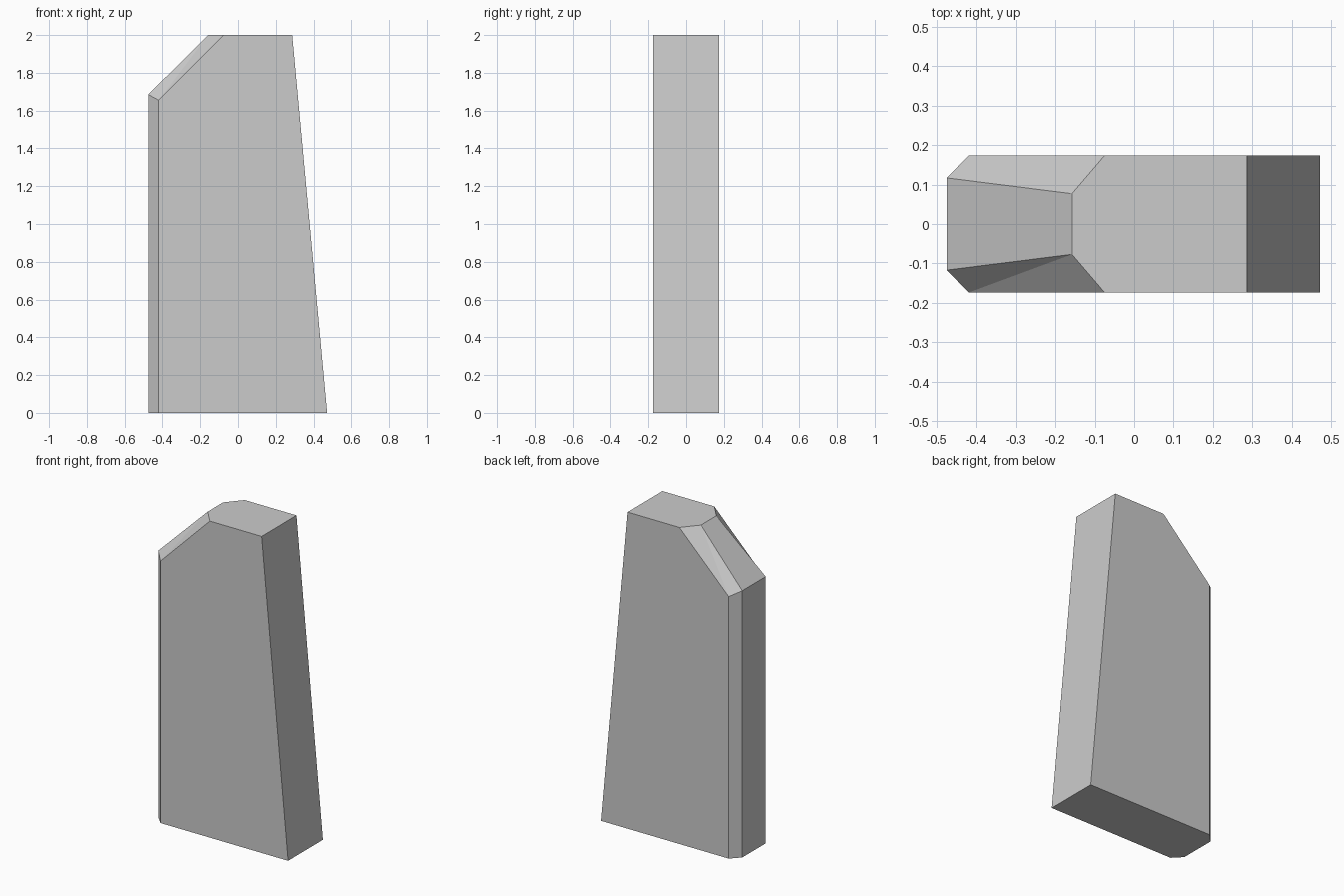
import bpy
import bmesh

if "Cube" in bpy.data.objects:
    bpy.data.objects.remove(bpy.data.objects["Cube"])

# Corner points of the +y half: left face edge, bevel edge, right edge, top corners
CORNERS = {
    "left_base": (-0.475, 0.117, 0.0),
    "bevel_base": (-0.42, 0.174, 0.0),
    "right_base": (0.472, 0.174, 0.0),
    "left_shoulder": (-0.475, 0.117, 1.685),
    "bevel_shoulder": (-0.42, 0.174, 1.655),
    "top_slope": (-0.158, 0.077, 2.0),
    "top_bevel": (-0.075, 0.174, 2.0),
    "top_right": (0.287, 0.174, 2.0),
}

bm = bmesh.new()
back = {n: bm.verts.new(p) for n, p in CORNERS.items()}
front = {n: bm.verts.new((x, -y, z)) for n, (x, y, z) in CORNERS.items()}

# Faces repeated on the front and back: flat side, upright bevel, sloped bevel
side_faces = [
    ("bevel_base", "right_base", "top_right", "top_bevel", "bevel_shoulder"),
    ("left_base", "bevel_base", "bevel_shoulder", "left_shoulder"),
    ("bevel_shoulder", "top_bevel", "top_slope"),
    ("left_shoulder", "bevel_shoulder", "top_slope"),
]
for half in (back, front):
    for names in side_faces:
        bm.faces.new([half[n] for n in names])

# Faces spanning front to back: base, top, leaning right side, slope, left side
span_faces = [
    ("left_base", "bevel_base", "right_base"),
    ("top_slope", "top_bevel", "top_right"),
    ("right_base", "top_right"),
    ("left_shoulder", "top_slope"),
    ("left_base", "left_shoulder"),
]
for names in span_faces:
    bm.faces.new([back[n] for n in names] + [front[n] for n in reversed(names)])

bmesh.ops.recalc_face_normals(bm, faces=bm.faces)
mesh = bpy.data.meshes.new("bevelled_slab")
bm.to_mesh(mesh)
bm.free()
slab = bpy.data.objects.new("bevelled_slab", mesh)
bpy.context.collection.objects.link(slab)
